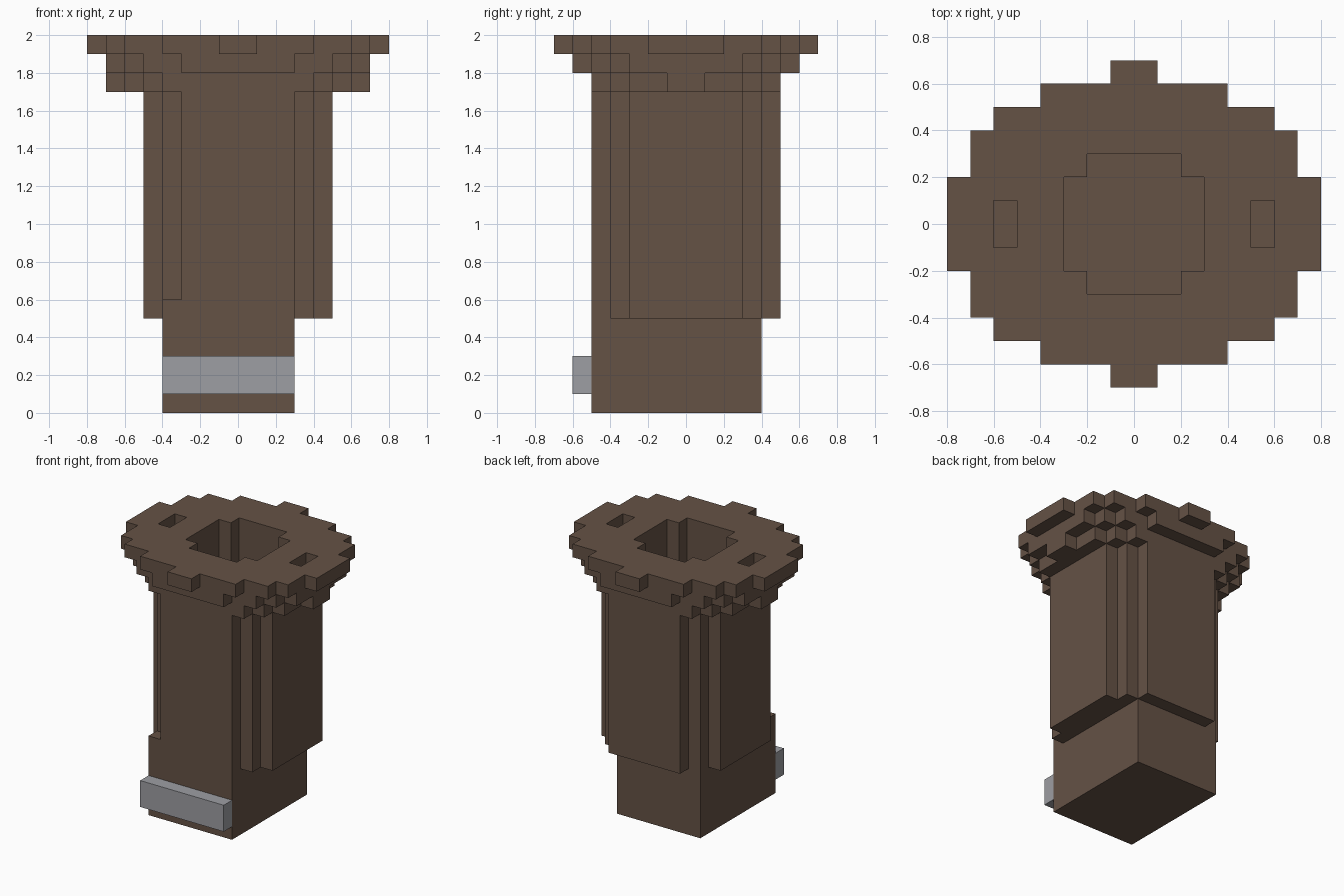
import bpy
import bmesh

cube = bpy.data.objects.get("Cube")
if cube:
    bpy.data.objects.remove(cube, do_unlink=True)


def make_material(name, rgb):
    mat = bpy.data.materials.new(name)
    mat.use_nodes = True
    colour = (*rgb, 1.0)
    mat.diffuse_color = colour
    mat.node_tree.nodes["Principled BSDF"].inputs["Base Color"].default_value = colour
    return mat


BROWN = make_material("dark brown", (0.130, 0.084, 0.060))
GREY = make_material("steel grey", (0.337, 0.342, 0.366))


def stepped_outline(steps):
    """Mirror a quarter staircase of (half width, half depth) steps into a full outline."""
    quarter = []
    for i, (w, d) in enumerate(steps):
        if i:
            quarter.append((w, steps[i - 1][1]))
        quarter.append((w, d))
    left = [(-x, y) for x, y in reversed(quarter)]
    back = quarter + left
    return back + [(x, -y) for x, y in reversed(back)]


def rectangle(x0, x1, y0, y1):
    return [(x0, y0), (x1, y0), (x1, y1), (x0, y1)]


def prism(name, outline, z0, z1, mat):
    bm = bmesh.new()
    face = bm.faces.new([bm.verts.new((x, y, z0)) for x, y in outline])
    result = bmesh.ops.extrude_face_region(bm, geom=[face])
    verts = [v for v in result["geom"] if isinstance(v, bmesh.types.BMVert)]
    bmesh.ops.translate(bm, verts=verts, vec=(0, 0, z1 - z0))
    bmesh.ops.recalc_face_normals(bm, faces=bm.faces)
    mesh = bpy.data.meshes.new(name)
    bm.to_mesh(mesh)
    bm.free()
    mesh.materials.append(mat)
    obj = bpy.data.objects.new(name, mesh)
    bpy.context.collection.objects.link(obj)
    return obj


def cut(target, cutter):
    mod = target.modifiers.new("opening", "BOOLEAN")
    mod.operation = "DIFFERENCE"
    mod.solver = "EXACT"
    mod.object = cutter
    bpy.context.view_layer.objects.active = target
    bpy.ops.object.modifier_apply(modifier=mod.name)


# Off-centre base block, its raised corner and the front band
prism("base", rectangle(-0.4, 0.3, -0.5, 0.4), 0, 0.5, BROWN)
prism("base_corner", rectangle(-0.4, -0.3, -0.5, -0.4), 0.5, 0.6, BROWN)
prism("front_band", rectangle(-0.4, 0.3, -0.6, -0.5), 0.1, 0.3, GREY)

# Shaft and the three widening layers of the head: (half width, half depth) steps
shaft = prism("shaft", stepped_outline(
    [(0.5, 0.3), (0.4, 0.4), (0.3, 0.5)]), 0.5, 1.7, BROWN)
lower = prism("head_lower", stepped_outline(
    [(0.7, 0.1), (0.6, 0.3), (0.5, 0.4), (0.4, 0.5)]), 1.7, 1.8, BROWN)
middle = prism("head_middle", stepped_outline(
    [(0.7, 0.3), (0.6, 0.4), (0.5, 0.5), (0.3, 0.6)]), 1.8, 1.9, BROWN)
rim = prism("head_rim", stepped_outline(
    [(0.8, 0.2), (0.7, 0.4), (0.6, 0.5), (0.4, 0.6), (0.1, 0.7)]), 1.9, 2.0, BROWN)

# Central well through the head and down the shaft
well = prism("well_cutter", stepped_outline([(0.3, 0.2), (0.2, 0.3)]), 0.6, 2.2, BROWN)
for part in (shaft, lower, middle, rim):
    cut(part, well)

# Small slots on both sides of the well
slots = [prism("slot_cutter", rectangle(min(s * 0.5, s * 0.6), max(s * 0.5, s * 0.6),
                                        -0.1, 0.1), 1.7, 2.2, BROWN) for s in (-1, 1)]
for slot in slots:
    slot.scale.z = 1.0
    slot.location.z = 0.1
bpy.context.view_layer.update()
for slot in slots:
    for part in (middle, rim):
        cut(part, slot)

# Cutters are no longer needed
for helper in [well] + slots:
    bpy.data.objects.remove(helper, do_unlink=True)
